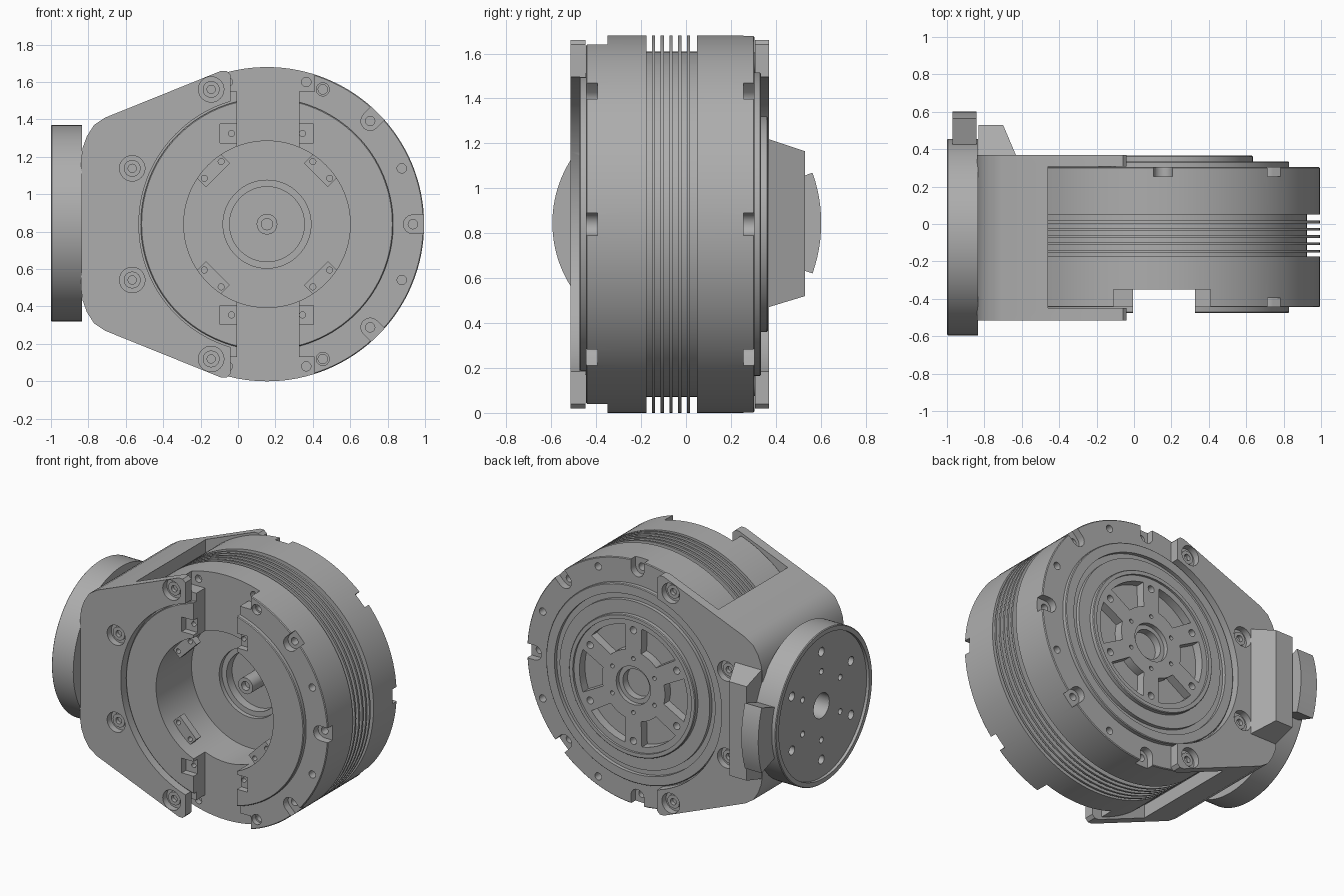
import bpy, bmesh
from math import sin, cos, pi, radians
from mathutils import Matrix, Vector

if "Cube" in bpy.data.objects:
    bpy.data.objects.remove(bpy.data.objects["Cube"])

CX, CZ = 0.155, 0.84          # drum axis, running along y
FY, FZ = -0.07, 0.845         # output flange axis, running along x
TO_Y = Matrix.Translation((CX, 0, CZ)) @ Matrix.Rotation(-pi / 2, 4, 'X')
TO_X = Matrix.Translation((0, FY, FZ)) @ Matrix.Rotation(pi / 2, 4, 'Y')

grey = bpy.data.materials.new("machined_grey")
grey.use_nodes = True
colour = (0.42, 0.42, 0.42, 1)
grey.diffuse_color = colour
grey.node_tree.nodes["Principled BSDF"].inputs["Base Color"].default_value = colour


def make(name, bm):
    bmesh.ops.recalc_face_normals(bm, faces=bm.faces)
    mesh = bpy.data.meshes.new(name)
    bm.to_mesh(mesh)
    bm.free()
    mesh.materials.append(grey)
    ob = bpy.data.objects.new(name, mesh)
    bpy.context.collection.objects.link(ob)
    return ob


def lathe(name, profile, matrix, steps=96):
    """Spin (radius, height) points that start and end on the axis."""
    bm = bmesh.new()
    vs = [bm.verts.new((r, 0, h)) for r, h in profile]
    edges = [bm.edges.new(p) for p in zip(vs, vs[1:])]
    bmesh.ops.spin(bm, geom=vs + edges, cent=(0, 0, 0), axis=(0, 0, 1),
                   angle=2 * pi, steps=steps, use_merge=True)
    bmesh.ops.remove_doubles(bm, verts=bm.verts, dist=1e-5)
    bm.transform(matrix)
    return make(name, bm)


def rod(x, z, r, y0, y1, steps=24):
    m = Matrix.Translation((x - CX, 0, z - CZ)) @ TO_Y
    return lathe("cutter", [(0, y0), (r, y0), (r, y1), (0, y1)], m, steps)


def prism(name, pts, y0, y1):
    """Extrude an (x, z) outline along y."""
    bm = bmesh.new()
    face = bm.faces.new([bm.verts.new((x, y0, z)) for x, z in pts])
    ext = bmesh.ops.extrude_face_region(bm, geom=[face])["geom"]
    bmesh.ops.translate(bm, vec=(0, y1 - y0, 0),
                        verts=[v for v in ext if isinstance(v, bmesh.types.BMVert)])
    return make(name, bm)


def box(x0, x1, y0, y1, z0, z1):
    return prism("cutter", [(x0, z0), (x1, z0), (x1, z1), (x0, z1)], y0, y1)


def polar(r, deg):
    return CX + r * cos(radians(deg)), CZ + r * sin(radians(deg))


def hull(name, pts):
    bm = bmesh.new()
    for p in pts:
        bm.verts.new(p)
    bmesh.ops.convex_hull(bm, input=bm.verts)
    return make(name, bm)


def cut(ob, cutters):
    """Subtract a set of separate solids in one step."""
    bm = bmesh.new()
    for c in cutters:
        bm.from_mesh(c.data)
        bpy.data.objects.remove(c)
    tool = make("cutter", bm)
    mod = ob.modifiers.new("cut", 'BOOLEAN')
    mod.operation, mod.solver, mod.object = 'DIFFERENCE', 'EXACT', tool
    bpy.context.view_layer.objects.active = ob
    bpy.ops.object.modifier_apply(modifier=mod.name)
    bpy.data.objects.remove(tool)


def notch(deg, y0, y1):
    """U-shaped bolt notch, open at the rim."""
    bm_pts = [(0.78 + 0.05 * cos(t), 0.05 * sin(t))
              for t in [pi / 2 + i * pi / 8 for i in range(9)]]
    bm_pts += [(0.9, -0.05), (0.9, 0.05)]
    a = radians(deg)
    return prism("cutter", [(CX + r * cos(a) - s * sin(a), CZ + r * sin(a) + s * cos(a))
                            for r, s in bm_pts], y0, y1)


# Drum housing: open front cup, cooling fins, stepped back
front = [(0, -.1), (.03, -.1), (.03, -.14), (.055, -.14), (.055, 0), (.2, 0), (.2, -.06),
         (.235, -.06), (.235, -.09), (.445, -.09), (.445, -.475), (.67, -.475), (.675, -.47),
         (.675, -.445), (.835, -.445), (.84, -.44), (.84, -.175)]
fins = []
for i in range(5):
    y = -0.145 + i * 0.039
    fins += [(.77, y - .026 if i == 0 else y - .007), (.77, y - .007), (.84, y - .007),
             (.84, y + .007), (.77, y + .007)]
fins[0] = (.77, -.175)
fins = [p for i, p in enumerate(fins) if i == 0 or p != fins[i - 1]]
back = [(.77, .05), (.84, .05), (.84, .3), (.835, .305), (.675, .305), (.675, .33), (.67, .335),
        (.61, .335), (.61, .31), (.57, .31), (.57, .335), (.48, .335), (.48, .36), (.475, .365),
        (.45, .365), (.45, .35), (.13, .35), (.13, .32), (.1, .32), (.1, .27), (0, .27)]
drum = lathe("drum_housing", front + fins + back, TO_Y, 128)

# Slot across the drum front, wider at the rim and at the cup mouth
cut(drum, [box(-.005, .325, -.6, -.35, -.1, 1.8)])
cut(drum, [box(-.11, .41, -.6, -.35, CZ + s * .78 - .07, CZ + s * .78 + .07) for s in (-1, 1)])
cut(drum, [box(CX + sx * .205 - .045, CX + sx * .205 + .045, -.6, -.43,
               CZ + sz * .485 - .05, CZ + sz * .485 + .05) for sx in (-1, 1) for sz in (-1, 1)])

# Rim notches, bolt holes and back pockets
cut(drum, [notch(a, -.6, -.395) for a in (-45, 0, 45)]
    + [notch(a, .255, .5) for a in (-90, -45, 0, 45, 90)]
    + [rod(*polar(.78, a), .035, -.6, -.41) for a in (-67.5, 67.5)])
cut(drum, [rod(*polar(.78, a), .025, -.6, -.34) for a in (-67.5, -45, -22.5, 0, 22.5, 45, 67.5)]
    + [rod(*polar(.78, a * 22.5), .025, .2, .5) for a in range(-4, 5)]
    + [rod(CX + sx * .21, CZ + sz * .76, .025, -.5, -.31) for sx in (-1, 1) for sz in (-1, 1)]
    + [rod(CX + sx * .19, CZ + sz * .485, .016, -.6, -.36) for sx in (-1, 1) for sz in (-1, 1)])
pockets = []
for k in range(6):
    arc = [-21 + 6 * i for i in range(8)]
    outline = [polar(.41, 60 * k + a) for a in arc]
    outline += [polar(.24, 60 * k + a * .75) for a in reversed(arc)]
    pockets.append(prism("cutter", outline, .29, .5))
    pockets.append(rod(*polar(.38, 60 * k + 30), .024, .29, .5))
    pockets.append(rod(*polar(.185, 60 * k + 30), .014, .29, .5))
cut(drum, pockets)

# Small mounting lugs inside the cup
for sx, side in ((-1, "right"), (1, "left")):
    for sz, level in ((-1, "lower"), (1, "upper")):
        place = Matrix.Translation((CX + sx * .29, 0, CZ + sz * .29)) @ \
            Matrix.Rotation(-sx * sz * radians(-45), 4, 'Y')
        lug = hull(f"{level}_{side}_lug", [place @ Vector((a, y, b)) for a in (-.09, .09)
                                           for y in (-.39, -.34) for b in (-.04, .04)])
        cut(lug, [rod(CX + sx * (.29 + d), CZ + sz * (.29 - d), .016, -.5, -.3)
                  for d in (-.045, .045)])

# Yoke: two plates joined by a web that wraps the drum
upper = [(-.84, 1.18), (-.83, 1.25), (-.808, 1.31), (-.77, 1.37), (-.71, 1.41),
         (-.09, 1.66), (-.06, 1.66), (-.04, 1.64)]
yoke = prism("yoke", upper + [(x, 2 * CZ - z) for x, z in reversed(upper)], -.515, .37)
cut(yoke, [rod(CX, CZ, .845, -.448, .307, 128)])
cut(yoke, [box(-.46, .1, -.448, .307, -.1, 1.8)])
cut(yoke, [rod(CX, CZ, .685, -.7, .6, 128)])
bolts = [polar(.78, a) for a in (112.5, 157.5, -157.5, -112.5)]
cut(yoke, [rod(x, z, .068, y0, y1, 32) for x, z in bolts for y0, y1 in ((-.6, -.47), (.325, .5))])
cut(yoke, [rod(x, z, .03, y0, y1) for x, z in bolts for y0, y1 in ((-.5, -.4), (.25, .36))])

# Socket-head bolts in the yoke
for i, (x, z) in enumerate(bolts):
    for y, d, side in ((-.462, -1, "front"), (.317, 1, "back")):
        m = Matrix.Translation((x - CX, y, z - CZ)) @ TO_Y
        lathe(f"{side}_yoke_bolt_{i + 1}", [(0, -.012 * d), (.045, -.012 * d), (.045, .025 * d),
              (.022, .025 * d), (.022, 0), (0, 0)], m, 24)

# Output flange with recessed face and two bolt circles
flange = lathe("output_flange", [(0, -.98), (.49, -.98), (.49, -1), (.52, -1), (.525, -.995),
                                 (.525, -.835), (0, -.835)], TO_X, 128)
holes = []
for k in range(6):
    a = radians(30 + 60 * k)
    for r, size in ((.37, .03), (.235, .02)):
        m = Matrix.Translation((0, r * cos(a), r * sin(a))) @ TO_X
        holes.append(lathe("cutter", [(0, -1.1), (size, -1.1), (size, -.9), (0, -.9)], m, 24))
holes.append(lathe("cutter", [(0, -1.1), (.085, -1.1), (.085, -.87), (0, -.87)], TO_X, 48))
cut(flange, holes)

# Stop tab on the flange rim and matching stop block on the yoke
arc = [radians(-19.5 + 3.25 * i) for i in range(13)]
hull("flange_stop_tab", [(x, FY + r * cos(t), FZ + r * sin(t))
                         for x in (-.97, -.842) for r in (.5, .672) for t in arc])
hull("yoke_stop_block", [(x, y, z) for x1, y, z0, z1 in
                         ((-.63, .365, .47, 1.22), (-.7, .43, .52, 1.165), (-.7, .53, .52, 1.165))
                         for x in (-.832, x1) for z in (z0, z1)])

# Smooth round walls, keep machined edges crisp
bpy.ops.object.select_all(action='DESELECT')
for ob in bpy.context.collection.objects:
    if ob.type == 'MESH' and grey.name in ob.data.materials:
        ob.select_set(True)
        bpy.context.view_layer.objects.active = ob
bpy.ops.object.shade_smooth_by_angle(angle=radians(30))
